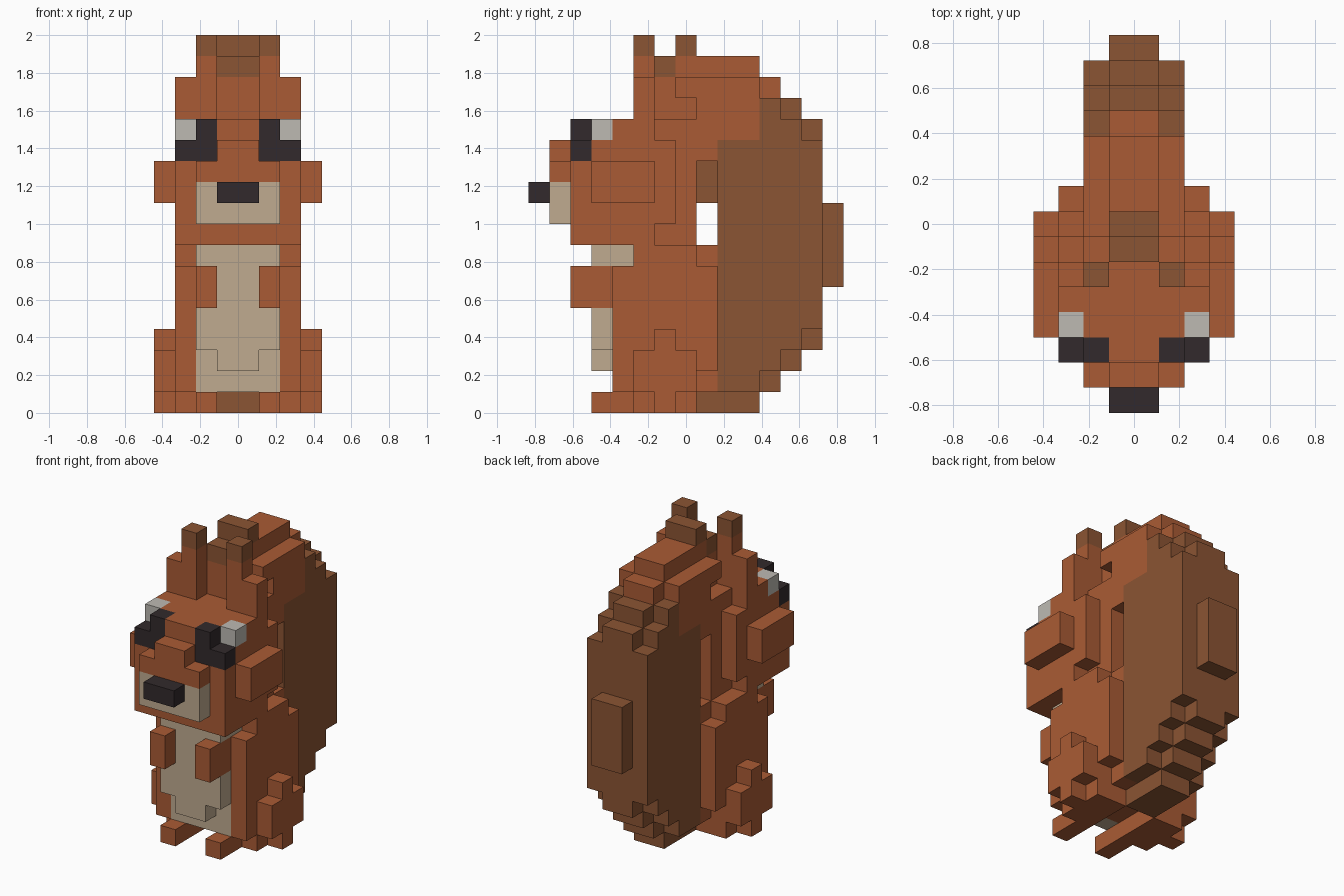
import bpy
import bmesh
from mathutils import Vector

U = 1 / 9          # edge of one block
DEPTH = 7.5        # half the depth in blocks

if "Cube" in bpy.data.objects:
    bpy.data.objects.remove(bpy.data.objects["Cube"], do_unlink=True)


def material(name, r, g, b):
    m = bpy.data.materials.new(name)
    m.use_nodes = True
    m.diffuse_color = (r, g, b, 1)
    m.node_tree.nodes["Principled BSDF"].inputs["Base Color"].default_value = (r, g, b, 1)
    return m


orange = material("rust_orange", .40, .105, .035)
brown = material("brown", .26, .089, .033)
cream = material("cream", .53, .41, .28)
dark = material("near_black", .032, .023, .025)
white = material("off_white", .51, .49, .45)


def mid(w, y0, y1, z0, z1):
    """Block centred on the model, w blocks to each side."""
    return [(-w, w, y0, y1, z0, z1)]


def pair(x0, x1, y0, y1, z0, z1):
    """Block mirrored to both sides."""
    return [(x0, x1, y0, y1, z0, z1), (-x1, -x0, y0, y1, z0, z1)]


def part(name, mat, *groups):
    """One object from block groups, y counted from the nose tip."""
    bm = bmesh.new()
    for group in groups:
        for x0, x1, y0, y1, z0, z1 in group:
            verts = bmesh.ops.create_cube(bm, size=1)["verts"]
            size = Vector((x1 - x0, y1 - y0, z1 - z0))
            centre = Vector((x0 + x1, y0 + y1 - 2 * DEPTH, z0 + z1)) / 2
            for v in verts:
                v.co = (v.co * size + centre) * U
    mesh = bpy.data.meshes.new(name)
    bm.to_mesh(mesh)
    bm.free()
    mesh.materials.append(mat)
    obj = bpy.data.objects.new(name, mesh)
    bpy.context.collection.objects.link(obj)


# Head
part("head", orange,
     mid(3, 2, 6, 8, 12), mid(3, 3, 7, 9, 13), mid(1, 2, 4, 12, 14),
     mid(2, 3, 7, 13, 14), pair(2, 3, 4, 6, 13, 14), mid(2, 6, 8, 8, 14))
part("snout_bridge", orange, mid(2, 1, 2, 11, 12), mid(1, 1, 2, 12, 13))
part("muzzle", cream, mid(2, 1, 2, 9, 11))
part("nose", dark, mid(1, 0, 1, 10, 11))
part("eyes", dark, pair(1, 3, 2, 3, 12, 13), pair(1, 2, 2, 3, 13, 14))
part("eye_whites", white, pair(2, 3, 3, 4, 13, 14))
part("cheeks", orange, pair(3, 4, 3, 6, 10, 12))
part("ears", orange, pair(1, 3, 5, 6, 14, 16), pair(1, 2, 5, 6, 16, 17))
part("ear_tips", brown, pair(1, 2, 5, 6, 17, 18))

# Body and limbs
part("body", orange,
     mid(2, 5, 9, 1, 8), pair(2, 3, 4, 8, 1, 7),
     pair(2, 3, 5, 8, 7, 8), pair(2, 3, 8, 9, 2, 7))
part("belly", cream,
     mid(2, 4, 5, 1, 8), mid(1, 3, 4, 2, 8),
     mid(2, 3, 4, 3, 5), mid(2, 3, 4, 7, 8))
part("arms", orange, pair(1, 2, 2, 4, 5, 7))
part("haunches", orange,
     pair(3, 4, 5, 6, 1, 3), pair(3, 4, 6, 7, 0, 4), pair(3, 4, 7, 8, 1, 3))
part("feet", orange, pair(1, 2, 3, 8, 0, 1), pair(2, 3, 5, 8, 0, 1))

# Tail: stepped slab rising behind the back and curling over the head
part("tail", brown,
     mid(1, 8, 11, 0, 1), mid(1, 9, 12, 1, 13), mid(1, 11, 13, 2, 15),
     mid(1, 12, 14, 3, 14), mid(1, 14, 15, 6, 10), mid(1, 8, 9, 10, 12),
     pair(1, 2, 9, 11, 1, 13), pair(1, 2, 11, 12, 2, 15),
     pair(1, 2, 12, 13, 3, 14), pair(1, 2, 13, 14, 4, 13))
part("tail_curl", orange,
     mid(2, 8, 9, 12, 13), mid(2, 8, 11, 13, 16), mid(2, 7, 8, 15, 16),
     mid(1, 7, 11, 14, 17), mid(1, 11, 12, 15, 16), mid(1, 6, 7, 14, 16))
part("tail_tip", brown, mid(1, 6, 7, 16, 17), mid(1, 7, 8, 17, 18))
